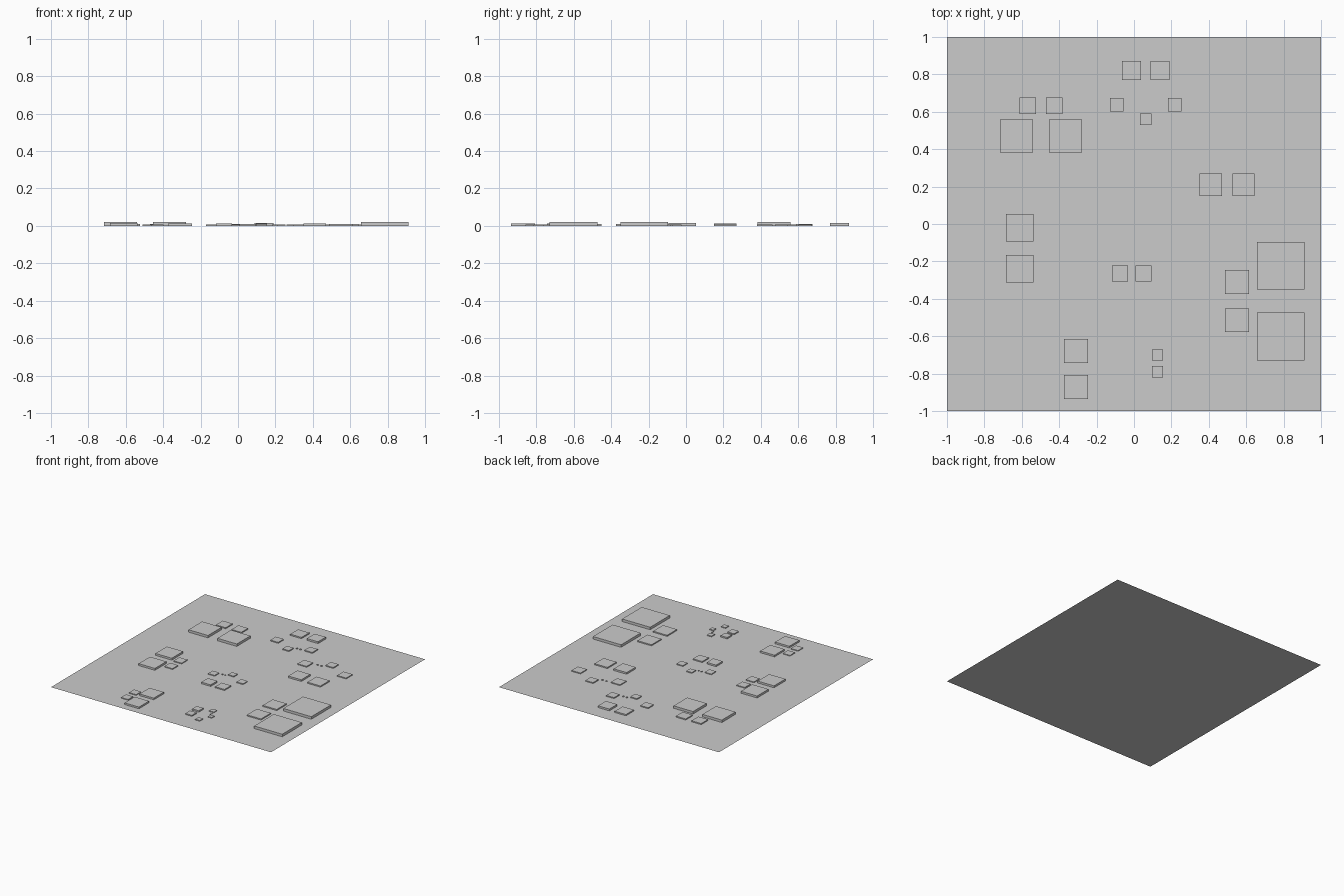
import bpy, bmesh
from math import pi
from mathutils import Matrix, Vector

if "Cube" in bpy.data.objects:
    bpy.data.objects.remove(bpy.data.objects["Cube"])


def finish(name, bm):
    mesh = bpy.data.meshes.new(name)
    bm.to_mesh(mesh)
    bm.free()
    obj = bpy.data.objects.new(name, mesh)
    bpy.context.collection.objects.link(obj)
    return obj


def pad_group(name, centre, size, turn, pads):
    """Square slabs; each pad is (side, forward, width, height), scaled by size."""
    rot = Matrix.Rotation(turn, 4, 'Z')
    bm = bmesh.new()
    for side, fwd, width, height in pads:
        pos = Vector((*centre, height / 2)) + rot @ Vector((side * size, fwd * size, 0))
        w = width * size
        bmesh.ops.create_cube(bm, size=1, matrix=Matrix.Translation(pos)
                              @ Matrix.Diagonal((w, w, height, 1)))
    return finish(name, bm)


# flat base sheet
bm = bmesh.new()
bmesh.ops.create_grid(bm, x_segments=1, y_segments=1, size=1)
finish("base_sheet", bm)

NORTH, EAST, SOUTH, WEST = 0, -pi / 2, pi, pi / 2

# four-pad clusters: two large slabs and two small ones ahead of them
quads = [((0.785, -0.4125), 0.255, WEST, 0.021),
         ((-0.4975, 0.47), 0.177, NORTH, 0.02),
         ((-0.61, -0.13), 0.148, EAST, 0.016),
         ((-0.31, -0.775), 0.13, WEST, 0.014)]
for i, (centre, size, turn, h) in enumerate(quads):
    pads = [(s * 0.74, 0, 1, h) for s in (-1, 1)]
    pads += [(s * 0.4, 0.92, 0.5, h * 0.45) for s in (-1, 1)]
    pad_group(f"four_pad_cluster_{i + 1}", centre, size, turn, pads)

# arc clusters: a large pair, a wide pair, one centre pad and two tiny studs
arcs = [((-0.0125, -0.265), 0.085, NORTH, 0.013),
        ((0.0625, 0.82), 0.102, SOUTH, 0.015),
        ((0.4975, 0.21), 0.118, NORTH, 0.014),
        ((0.125, -0.745), 0.06, EAST, 0.012)]
for i, (centre, size, turn, h) in enumerate(arcs):
    pads = [(-0.74, 0, 1, h), (0.74, 0, 1, h * 0.7)]
    pads += [(s * 1.52, 1.78, 0.7, h * 0.55) for s in (-1, 1)]
    pads += [(0, 2.55, 0.6, h * 0.55)]
    pads += [(s, 2.1, 0.1, h * 0.4) for s in (-0.8, -0.5)]
    pad_group(f"arc_pad_cluster_{i + 1}", centre, size, turn, pads)
